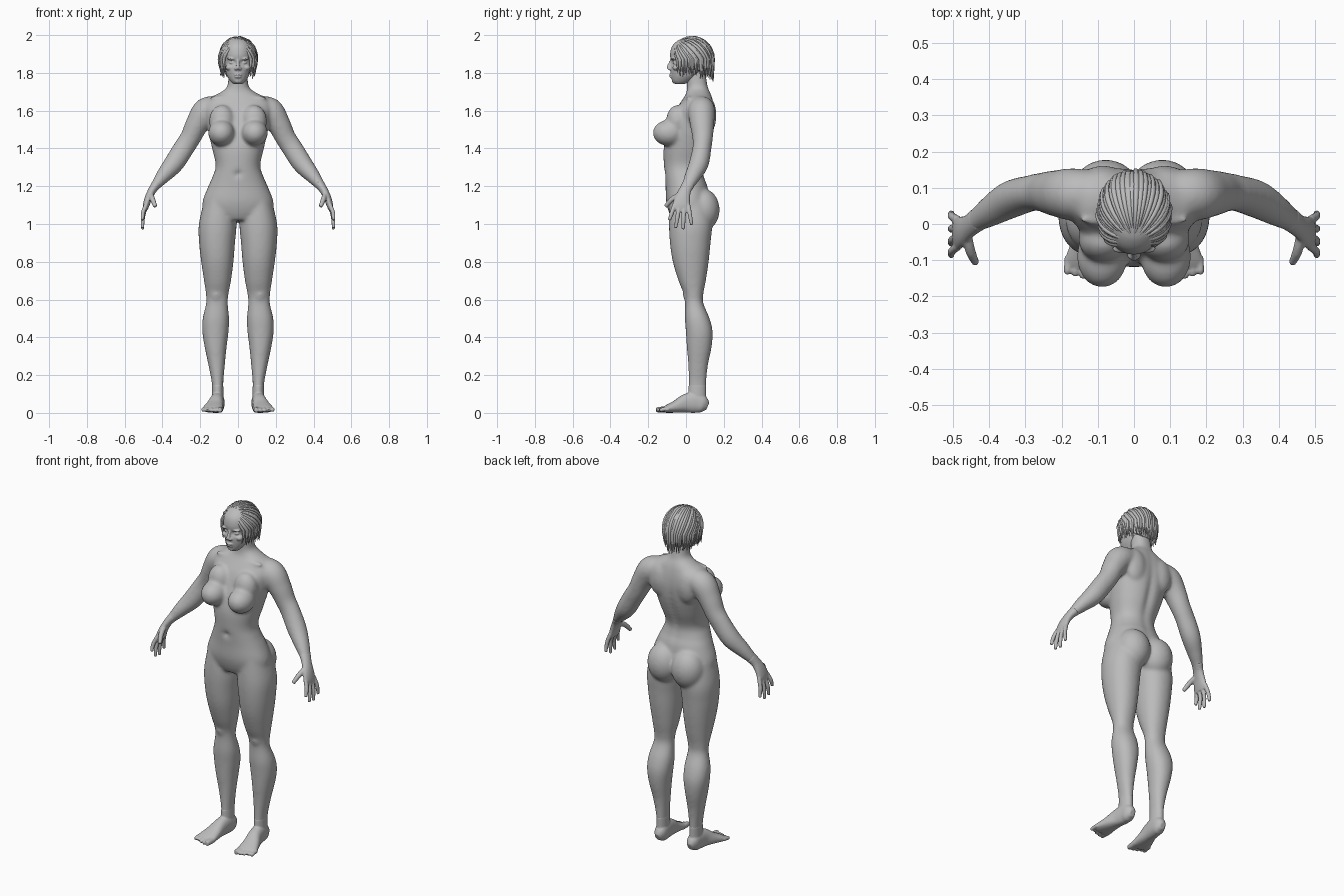
import bpy, bmesh, math, random
from mathutils import Vector, Matrix

random.seed(4)
if "Cube" in bpy.data.objects:
    bpy.data.objects.remove(bpy.data.objects["Cube"])

clay = bpy.data.materials.new("grey_clay")
clay.use_nodes = True
clay.diffuse_color = (0.5, 0.5, 0.5, 1)
clay.node_tree.nodes["Principled BSDF"].inputs["Base Color"].default_value = clay.diffuse_color
X_AXIS, Y_AXIS = Vector((1, 0, 0)), Vector((0, 1, 0))
SIDES = (1, -1)


def smooth_rows(rows, steps=6):
    """Catmull-Rom interpolation between rows of numbers."""
    p = [rows[0]] + list(rows) + [rows[-1]]
    out = []
    for i in range(1, len(p) - 2):
        for k in range(steps):
            t = k / steps
            out.append([0.5 * (2*b + (c-a)*t + (2*a - 5*b + 4*c - d)*t*t + (3*b - a - 3*c + d)*t**3)
                        for a, b, c, d in zip(*p[i-1:i+3])])
    return out + [list(rows[-1])]


def loft(bm, rows, side=1, ref=None, power=2.0, segments=40):
    """Closed skin through rows of x, y, z and two radii; level rings unless ref is given."""
    rows = smooth_rows(rows)
    centres = [Vector(r[:3]) for r in rows]
    rings = []
    for i, (c, row) in enumerate(zip(centres, rows)):
        u, v = X_AXIS, Y_AXIS
        if ref is not None:
            t = (centres[min(i + 1, len(rows) - 1)] - centres[max(i - 1, 0)]).normalized()
            v = (ref - t * ref.dot(t)).normalized()
            u = v.cross(t)
        ring = []
        for k in range(segments):
            ang = 2 * math.pi * k / segments
            cs, sn = [math.copysign(abs(f) ** (2 / power), f) for f in (math.cos(ang), math.sin(ang))]
            p = c + u * row[3] * cs + v * row[4] * sn
            ring.append(bm.verts.new((p.x * side, p.y, p.z)))
        rings.append(ring)
    for lo, hi in zip(rings, rings[1:]):
        for k in range(segments):
            n = (k + 1) % segments
            bm.faces.new((lo[k], lo[n], hi[n], hi[k]))
    bm.faces.new(rings[0][::-1])
    bm.faces.new(rings[-1])


def box_rows(rows):
    """Turn z, x range and y range into level loft rows."""
    return [((a + b) / 2, (c + d) / 2, z, (b - a) / 2, (d - c) / 2) for z, a, b, c, d in rows]


def balls(bm, centre, radii):
    """Ellipsoid, repeated on both sides when it is off centre."""
    for s in SIDES if centre[0] else (1,):
        place = Matrix.Translation((centre[0] * s, centre[1], centre[2])) @ Matrix.Diagonal((*radii, 1))
        bmesh.ops.create_uvsphere(bm, u_segments=32, v_segments=20, radius=1, matrix=place)


def dent(bm, centre, radii, depth):
    """Push the surface along y with a soft falloff."""
    for v in bm.verts:
        d = sum(((p - c) / r) ** 2 for p, c, r in zip(v.co, centre, radii))
        v.co.y += depth * math.exp(-d)


def digit(bm, side, start, middle, end, r):
    loft(bm, [(*start, r, r), (*middle, r, r), (*end, r * 0.75, r * 0.75)], side,
         X_AXIS, segments=14)


def finish(name, bm, voxel=None, rounds=0):
    bmesh.ops.recalc_face_normals(bm, faces=bm.faces)
    mesh = bpy.data.meshes.new(name)
    bm.to_mesh(mesh)
    bm.free()
    mesh.materials.append(clay)
    for f in mesh.polygons:
        f.use_smooth = True
    obj = bpy.data.objects.new(name, mesh)
    bpy.context.collection.objects.link(obj)
    if voxel:
        fuse = obj.modifiers.new("fuse", 'REMESH')
        fuse.mode, fuse.voxel_size, fuse.use_smooth_shade = 'VOXEL', voxel, True
        soften = obj.modifiers.new("soften", 'SMOOTH')
        soften.factor, soften.iterations = 0.5, rounds
    return obj


# Body: neck, trunk, arms and legs fused into one skin
bm = bmesh.new()
trunk = [(1.02, .12, -.07, .1), (1.06, .18, -.09, .12), (1.12, .187, -.105, .125), (1.2, .157, -.108, .115),
         (1.25, .135, -.112, .097), (1.31, .118, -.117, .092), (1.4, .137, -.118, .125),
         (1.48, .155, -.1, .147), (1.55, .168, -.075, .155), (1.61, .18, -.05, .152),
         (1.66, .165, -.018, .142), (1.69, .105, .0, .132), (1.72, .062, .006, .118),
         (1.76, .052, .004, .11), (1.83, .05, .0, .1)]
loft(bm, box_rows([(z, -w, w, a, b) for z, w, a, b in trunk]), power=2.2, segments=64)
dent(bm, (0, .13, 1.42), (.02, .06, .2), -.014)      # spine groove
dent(bm, (0, -.115, 1.265), (.016, .03, .016), .016)  # navel
leg = box_rows([(1.12, .02, .18, -.085, .12), (1.0, .008, .207, -.09, .138), (.9, .016, .206, -.085, .13),
                (.8, .024, .195, -.07, .12), (.7, .037, .18, -.04, .105), (.63, .05, .17, -.012, .092),
                (.58, .054, .169, -.005, .092), (.5, .047, .187, -.006, .125),
                (.43, .05, .189, -.001, .141), (.35, .06, .177, .004, .136),
                (.25, .07, .156, .012, .116), (.15, .078, .138, .014, .107), (.06, .077, .138, .01, .106)])
arm = [(.09, .085, 1.615, .06, .06), (.165, .082, 1.598, .073, .072), (.215, .085, 1.53, .062, .064),
       (.25, .088, 1.46, .055, .055), (.285, .085, 1.405, .055, .05), (.34, .068, 1.32, .053, .052),
       (.395, .036, 1.255, .04, .043), (.435, .01, 1.205, .027, .033), (.455, -.004, 1.175, .022, .032)]
for s in SIDES:
    loft(bm, leg, s, power=2.15)
    loft(bm, arm, s, Y_AXIS)
balls(bm, (.088, -.09, 1.482), (.07, .086, .069))    # breasts
balls(bm, (.085, -.045, 1.545), (.068, .06, .085))   # upper chest
balls(bm, (.078, .09, 1.075), (.094, .088, .112))    # buttocks
balls(bm, (.085, .115, 1.575), (.07, .046, .1))      # shoulder blades
balls(bm, (.115, .005, .63), (.03, .022, .04))       # kneecaps
balls(bm, (.08, .01, 1.668), (.075, .014, .012))     # collarbones
finish("body", bm, .008, 14)

# Hands: palm, four fingers and thumb
knuckles = [(-.062, -.088, 1.02), (-.035, -.055, .978), (-.01, -.015, .972), (.012, .03, .995)]
for s, label in zip(SIDES, ("left", "right")):
    bm = bmesh.new()
    loft(bm, [(.43, .014, 1.212, .027, .034), (.453, -.004, 1.18, .022, .032),
              (.473, -.018, 1.14, .02, .04), (.486, -.025, 1.1, .017, .047),
              (.491, -.025, 1.075, .012, .045)], s, Y_AXIS)
    for base, tip, low in knuckles:
        digit(bm, s, (.487, base, 1.1), (.503, (base + tip) / 2, (1.1 + low) / 2),
              (.505, tip, low), .0115)
    digit(bm, s, (.463, -.025, 1.16), (.452, -.075, 1.13), (.437, -.108, 1.092), .014)
    finish(label + "_hand", bm, .0045, 4)

# Feet: heel to ball, then five toes
foot = [(.106, .115, .035, .02, .016), (.106, .09, .045, .045, .033), (.108, .05, .055, .055, .036),
        (.114, .0, .05, .05, .038), (.124, -.05, .034, .034, .047), (.133, -.1, .021, .021, .056),
        (.136, -.12, .016, .015, .052)]
for s, label in zip(SIDES, ("left", "right")):
    bm = bmesh.new()
    loft(bm, foot, s, X_AXIS, power=2.3)
    loft(bm, leg[-2:], s)
    for i in range(5):
        x, r = .094 + i * .022, .0165 if i == 0 else .0125 - i * .0005
        reach = -.158 + .002 * i * i
        loft(bm, [(x, -.09, .02, r, r), (x + .002, -.13, .017, r, r),
                  (x + .002, reach, r, r * .8, r * .8)], s, X_AXIS, segments=14)
    finish(label + "_foot", bm, .0045, 4)

# Head with sockets, eyes, nose, lips and ears
bm = bmesh.new()
skull = [(1.742, .026, -.06, -.005), (1.757, .041, -.073, .03), (1.785, .058, -.079, .07),
         (1.82, .068, -.082, .105), (1.86, .076, -.081, .125), (1.9, .08, -.084, .13),
         (1.94, .074, -.074, .125), (1.97, .052, -.045, .1), (1.985, .02, -.01, .06)]
loft(bm, box_rows([(z, -w, w, a, b) for z, w, a, b in skull]), power=2.15, segments=64)
for s in SIDES:
    dent(bm, (s * .033, -.075, 1.855), (.02, .03, .014), .016)
balls(bm, (.032, -.058, 1.854), (.015, .013, .009))   # eyes
balls(bm, (.033, -.069, 1.875), (.028, .012, .007))   # brows
balls(bm, (.046, -.048, 1.828), (.02, .024, .016))    # cheekbones
balls(bm, (.01, -.086, 1.822), (.009, .011, .008))    # nostrils
balls(bm, (.078, .03, 1.845), (.011, .018, .03))      # ears
balls(bm, (0, -.08, 1.79), (.021, .01, .005))         # upper lip
balls(bm, (0, -.078, 1.779), (.018, .01, .006))       # lower lip
balls(bm, (0, -.06, 1.757), (.022, .015, .013))       # chin
loft(bm, [(0, -.074, 1.872, .008, .009), (0, -.086, 1.848, .008, .009),
          (0, -.092, 1.828, .011, .011), (0, -.088, 1.818, .008, .008)], segments=16)
finish("head", bm, .004, 3)

# Hair cap, cut along a slanted hairline
crown, size = Vector((0, .03, 1.873)), Vector((.097, .113, .116))
bm = bmesh.new()
balls(bm, crown, size)
bmesh.ops.bisect_plane(bm, geom=bm.verts[:] + bm.edges[:] + bm.faces[:], plane_co=(0, .03, 1.84),
                       plane_no=(0, -.75, -1), clear_outer=True)
cap = finish("hair_cap", bm)
thick = cap.modifiers.new("thickness", 'SOLIDIFY')
thick.thickness = .008

# Hair locks sweep from the front parting over the skull and hang down
curve = bpy.data.curves.new("hair_locks", 'CURVE')
curve.dimensions, curve.bevel_depth, curve.bevel_resolution = '3D', .009, 1
curve.use_fill_caps = True
root = Vector((0, -.62, .78)).normalized()
COUNT = 24
for s in SIDES:
    for i in range(COUNT):
        turn = math.radians(48 + 132 * i / (COUNT - 1) + random.uniform(-3, 3))
        rim = Vector((s * math.sin(turn), -math.cos(turn), 0))
        if i == COUNT - 1:
            rim.x = s * .05
        puff = random.uniform(.97, 1.02)
        drop = random.uniform(.07, .09) + .03 * i / COUNT
        path = [crown + root.slerp(rim.normalized(), k / 10) * size * puff for k in range(11)]
        for k in range(1, 5):
            inward = 1 - .012 * k * k * random.uniform(.2, 1)
            path.append(Vector((path[10].x * inward, path[10].y, path[10].z - drop * k / 4)))
        lock = curve.splines.new('POLY')
        lock.points.add(len(path) - 1)
        for k, (point, p) in enumerate(zip(lock.points, path)):
            point.co = (*p, 1)
            point.radius = min(.35 + k * .1, 1.0, .12 + (len(path) - 1 - k) * .25)
        lock.use_smooth = True
curve.materials.append(clay)
bpy.context.collection.objects.link(bpy.data.objects.new("hair_locks", curve))
